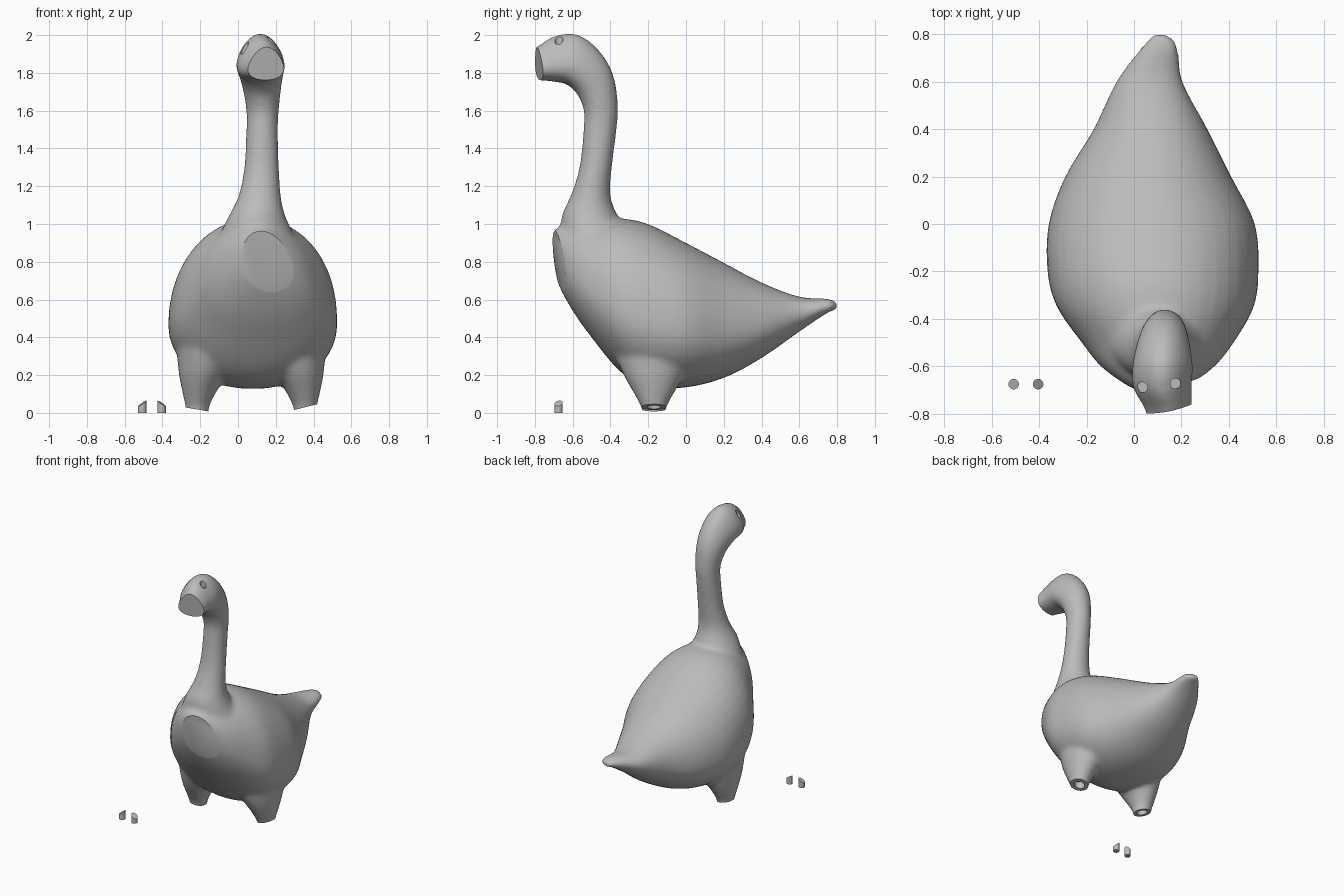
import bpy, bmesh, math
from mathutils import Vector, Matrix

if "Cube" in bpy.data.objects:
    bpy.data.objects.remove(bpy.data.objects["Cube"])

grey = bpy.data.materials.new("plain grey")
grey.diffuse_color = (0.5, 0.5, 0.5, 1)
grey.use_nodes = True
grey.node_tree.nodes["Principled BSDF"].inputs["Base Color"].default_value = grey.diffuse_color


def smooth_rows(rows, steps=4):
    """Catmull-Rom interpolation of section rows."""
    out = []
    for i in range(len(rows) - 1):
        quad = [rows[max(i - 1, 0)], rows[i], rows[i + 1], rows[min(i + 2, len(rows) - 1)]]
        for s in range(steps):
            t = s / steps
            out.append([0.5 * (2 * b + (c - a) * t + (2 * a - 5 * b + 4 * c - d) * t * t
                               + (3 * b - a - 3 * c + d) * t ** 3) for a, b, c, d in zip(*quad)])
    return out + [list(rows[-1])]


def loft(bm, rows, power=2.0, n=40):
    """Rows: x, y, z, half width, upper radius, lower radius, tilt, taper."""
    rings = []
    for x, y, z, rx, up, down, tilt, taper in smooth_rows(rows):
        a = math.radians(tilt)
        v = Vector((0, math.cos(a), math.sin(a)))
        ring = []
        for k in range(n):
            c, s = math.cos(math.tau * k / n), math.sin(math.tau * k / n)
            c = math.copysign(abs(c) ** (2 / power), c)
            s = math.copysign(abs(s) ** (2 / power), s)
            p = Vector((x + rx * c * (1 - taper * s), y, z)) + v * s * (up if s > 0 else down)
            ring.append(bm.verts.new(p))
        rings.append(ring)
    faces = [bm.faces.new(rings[0]), bm.faces.new(rings[-1][::-1])]
    for r, q in zip(rings, rings[1:]):
        faces += [bm.faces.new((r[k], q[k], q[(k + 1) % n], r[(k + 1) % n])) for k in range(n)]
    bmesh.ops.recalc_face_normals(bm, faces=faces)


def finish(name, bm):
    me = bpy.data.meshes.new(name)
    bm.to_mesh(me)
    bm.free()
    me.materials.append(grey)
    ob = bpy.data.objects.new(name, me)
    bpy.context.collection.objects.link(ob)
    return ob


def shade(ob):
    bpy.ops.object.select_all(action='DESELECT')
    ob.select_set(True)
    bpy.context.view_layer.objects.active = ob
    bpy.ops.object.shade_smooth_by_angle(angle=math.radians(35))


bm = bmesh.new()
# torso, from tail tip to breast: y, centre x, half width, bottom, top, widest height
torso = [(0.80, 0.11, 0.03, 0.545, 0.585, 0.565), (0.75, 0.11, 0.075, 0.53, 0.605, 0.56),
         (0.6, 0.065, 0.14, 0.43, 0.615, 0.525), (0.4, 0.07, 0.24, 0.29, 0.69, 0.46),
         (0.2, 0.06, 0.35, 0.185, 0.795, 0.44), (0.0, 0.075, 0.435, 0.135, 0.90, 0.45),
         (-0.2, 0.08, 0.445, 0.135, 1.0, 0.49), (-0.35, 0.09, 0.415, 0.22, 1.03, 0.55),
         (-0.5, 0.10, 0.32, 0.40, 1.02, 0.64), (-0.6, 0.10, 0.24, 0.54, 1.0, 0.73),
         (-0.68, 0.10, 0.13, 0.69, 0.98, 0.83), (-0.715, 0.10, 0.05, 0.82, 0.94, 0.88)]
loft(bm, [(x, y, zw, w, t - zw, zw - b, 90, 0) for y, x, w, b, t, zw in torso], 2.1)

# neck and head, from shoulders to beak
loft(bm, [(0.10, -0.46, 0.84, 0.25, 0.20, 0.20, 0, 0), (0.10, -0.515, 1.03, 0.155, 0.16, 0.145, 0, 0),
          (0.115, -0.505, 1.15, 0.112, 0.105, 0.105, 0, 0), (0.125, -0.478, 1.3, 0.092, 0.086, 0.086, 0, 0),
          (0.128, -0.455, 1.5, 0.084, 0.088, 0.088, 0, 0), (0.13, -0.452, 1.62, 0.088, 0.092, 0.092, 5, 0),
          (0.125, -0.49, 1.76, 0.108, 0.115, 0.112, 40, 0.1), (0.12, -0.59, 1.855, 0.125, 0.145, 0.125, 75, 0.2),
          (0.12, -0.69, 1.86, 0.12, 0.138, 0.108, 90, 0.28), (0.145, -0.78, 1.84, 0.097, 0.10, 0.08, 95, 0.33),
          (0.15, -0.86, 1.83, 0.08, 0.07, 0.065, 95, 0.33)])

# leg stumps
for side in (-1, 1):
    loft(bm, [(0.07 + side * dx, -0.17, z, rx, ry, ry, 0, 0) for dx, z, rx, ry in
              [(0.285, -0.04, 0.058, 0.058), (0.285, 0.03, 0.063, 0.068), (0.275, 0.11, 0.09, 0.11),
               (0.25, 0.22, 0.135, 0.17), (0.2, 0.4, 0.2, 0.24)]])
goose = finish("goose_body", bm)

# blend the parts into one skin
skin = goose.modifiers.new("blend", 'REMESH')
skin.mode, skin.voxel_size = 'VOXEL', 0.0145
soft = goose.modifiers.new("soften", 'SMOOTH')
soft.factor, soft.iterations = 0.5, 12
bpy.context.view_layer.update()
dg = bpy.context.evaluated_depsgraph_get()
goose.data = bpy.data.meshes.new_from_object(goose.evaluated_get(dg))
goose.modifiers.clear()


def slice_flat(bm, co, normal):
    """Cut away everything on the normal side and cap the hole flat."""
    res = bmesh.ops.bisect_plane(bm, geom=bm.verts[:] + bm.edges[:] + bm.faces[:], dist=1e-5,
                                 plane_co=co, plane_no=normal, clear_outer=True)
    edges = [e for e in res['geom_cut'] if isinstance(e, bmesh.types.BMEdge)]
    bmesh.ops.holes_fill(bm, edges=edges, sides=0)


# flat beak joint and flat foot joints
bm = bmesh.new()
bm.from_mesh(goose.data)
slice_flat(bm, (0.15, -0.78, 1.85), (0.2, -0.97, -0.1))
slice_flat(bm, (-0.215, -0.17, 0.018), (-0.17, 0, -1))
# shallow tilt for the other foot is done on its own half only
foot = [f for f in bm.faces if f.calc_center_median().x > 0.2 and f.calc_center_median().z < 0.2]
geom = list({v for f in foot for v in f.verts}) + list({e for f in foot for e in f.edges}) + foot
res = bmesh.ops.bisect_plane(bm, geom=geom, dist=1e-5, plane_co=(0.355, -0.17, 0.03),
                             plane_no=(0.25, 0, -1), clear_outer=True)
bmesh.ops.holes_fill(bm, edges=[e for e in bm.edges if e.is_boundary], sides=0)
bmesh.ops.recalc_face_normals(bm, faces=bm.faces[:])
bm.to_mesh(goose.data)
bm.free()

# round sockets for the eyes and feet
bm = bmesh.new()
for x, y, z, r, h in [(0.035, -0.688, 1.95, 0.022, 0.1), (0.175, -0.672, 1.98, 0.022, 0.08),
                      (-0.215, -0.17, 0.0, 0.036, 0.13), (0.355, -0.17, 0.01, 0.036, 0.13)]:
    bmesh.ops.create_cone(bm, cap_ends=True, segments=24, radius1=r, radius2=r, depth=h,
                          matrix=Matrix.Translation((x, y, z)))
cutter = finish("socket_cutter", bm)
cutter.hide_render = True
cut = goose.modifiers.new("sockets", 'BOOLEAN')
cut.operation, cut.object, cut.solver = 'DIFFERENCE', cutter, 'EXACT'
bpy.context.view_layer.update()
dg = bpy.context.evaluated_depsgraph_get()
goose.data = bpy.data.meshes.new_from_object(goose.evaluated_get(dg))
goose.modifiers.clear()
bpy.data.objects.remove(cutter)
shade(goose)

# loose eye pegs with slanted tops
for name, x, slant in (("left_eye_peg", -0.507, -1), ("right_eye_peg", -0.404, 1)):
    bm = bmesh.new()
    bmesh.ops.create_cone(bm, cap_ends=True, segments=24, radius1=0.022, radius2=0.022, depth=0.1,
                          matrix=Matrix.Translation((x, -0.675, 0.05)))
    slice_flat(bm, (x, -0.675, 0.05), (slant * 0.65, -0.2, 1))
    shade(finish(name, bm))
